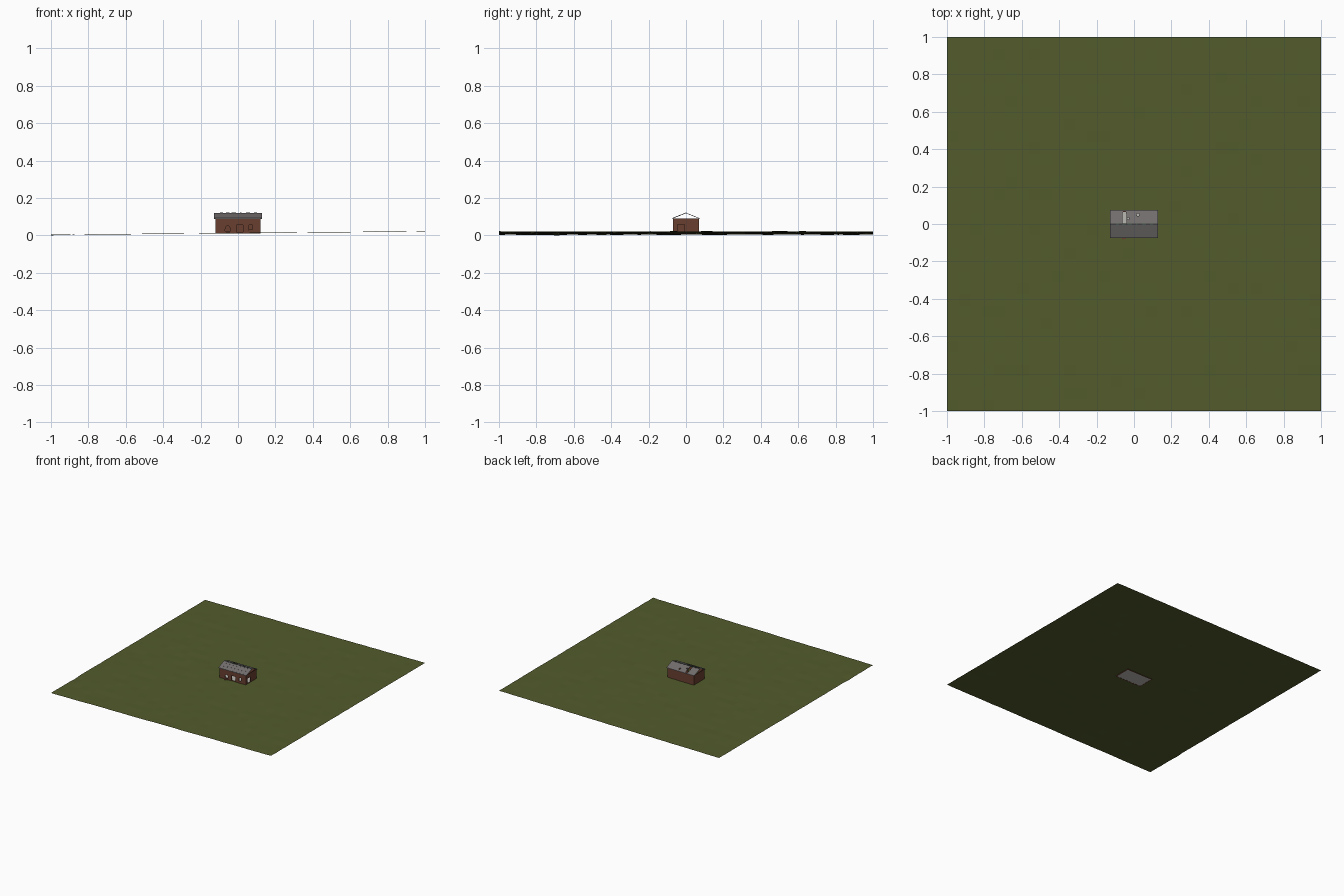
import bpy, bmesh, math, random
from mathutils import Vector

if "Cube" in bpy.data.objects:
    bpy.data.objects.remove(bpy.data.objects["Cube"])

random.seed(4)


def mat(name, col):
    m = bpy.data.materials.new(name)
    m.diffuse_color = (*col, 1)
    m.use_nodes = True
    m.node_tree.nodes["Principled BSDF"].inputs["Base Color"].default_value = m.diffuse_color
    return m


GRASS = mat("grass", (0.085, 0.105, 0.025))
BRICK = mat("brick", (0.14, 0.05, 0.03))
SLATE = mat("slate", (0.17, 0.155, 0.155))
STONE = mat("pale_stone", (0.5, 0.48, 0.45))
MOSS = mat("moss", (0.05, 0.10, 0.06))


def finish(name, bm, material):
    bmesh.ops.recalc_face_normals(bm, faces=bm.faces)
    me = bpy.data.meshes.new(name)
    bm.to_mesh(me)
    bm.free()
    ob = bpy.data.objects.new(name, me)
    bpy.context.collection.objects.link(ob)
    me.materials.append(material)
    return ob


def add_box(bm, lo, hi):
    lo, hi = Vector(lo), Vector(hi)
    r = bmesh.ops.create_cube(bm, size=1)
    for v in r["verts"]:
        v.co = (lo + hi) / 2 + Vector(a * b for a, b in zip(v.co, hi - lo))
    return r["verts"]


def box(name, lo, hi, material):
    bm = bmesh.new()
    add_box(bm, lo, hi)
    return finish(name, bm, material)


def prism(bm, pts, place, depth):
    """Extrude a 2D outline by depth along the place function's third axis."""
    a = [bm.verts.new(place(u, v, -depth)) for u, v in pts]
    b = [bm.verts.new(place(u, v, depth)) for u, v in pts]
    bm.faces.new(a)
    bm.faces.new(b[::-1])
    for i in range(len(a)):
        j = (i + 1) % len(a)
        bm.faces.new((a[i], a[j], b[j], b[i]))


def cut(target, name, bm):
    c = finish(name, bm, BRICK)
    c.hide_render = True
    c.hide_set(True)
    m = target.modifiers.new(name, 'BOOLEAN')
    m.object = c
    m.solver = 'EXACT'


# Gently sloping, slightly uneven field
bm = bmesh.new()
bmesh.ops.create_grid(bm, x_segments=32, y_segments=32, size=1)
for v in bm.verts:
    v.co.z = max(0, 0.0125 + 0.009 * v.co.x + random.uniform(-0.0012, 0.0012))
bm.verts.ensure_lookup_table()
min(bm.verts, key=lambda v: v.co.z).co.z = 0
finish("ground", bm, GRASS)

# Hollow brick walls, open at the top
X, Y, T, Z0, Z1 = 0.12, 0.07, 0.005, 0.009, 0.09
bm = bmesh.new()
rings = []
for x, y in ((X, Y), (X - T, Y - T)):
    for z in (Z0, Z1):
        rings.append([bm.verts.new((a * x, b * y, z))
                      for a, b in ((-1, -1), (1, -1), (1, 1), (-1, 1))])
ob_, ot, ib, it = rings
for p, q in ((ob_, ot), (ot, it), (it, ib), (ib, ob_)):
    for i in range(4):
        j = (i + 1) % 4
        bm.faces.new((p[i], p[j], q[j], q[i]))
walls = finish("walls", bm, BRICK)

# Broken window and door openings in the front and the right end
bm = bmesh.new()
front = lambda u, v, d: (u, -Y + T / 2 + d, v)
prism(bm, [(-0.07, 0.024), (-0.041, 0.024), (-0.043, 0.04),
           (-0.05, 0.05), (-0.06, 0.051), (-0.067, 0.04)], front, 0.008)
prism(bm, [(-0.008, 0.018), (0.026, 0.018), (0.026, 0.055), (-0.008, 0.055)],
      front, 0.008)
prism(bm, [(0.056, 0.03), (0.078, 0.032), (0.077, 0.057), (0.059, 0.055)],
      front, 0.008)
prism(bm, [(-0.046, 0.018), (-0.008, 0.018), (-0.008, 0.057), (-0.046, 0.057)],
      lambda u, v, d: (X - T / 2 + d, u, v), 0.008)
cut(walls, "opening_cutter", bm)

# Pale floor
box("floor", (-X + T, -Y + T, 0.01), (X - T, Y - T, 0.0165), STONE)

# Thin roof slopes with open gable ends
RX, RY, RZ, EZ, RT = 0.127, 0.074, 0.118, 0.089, 0.003
for side, label in ((-1, "front"), (1, "back")):
    bm = bmesh.new()
    prof = [(0, RZ), (side * RY, EZ), (side * RY, EZ + RT), (0, RZ + RT)]
    prism(bm, prof, lambda u, v, d: (d, u, v), RX)
    slope = finish(label + "_roof", bm, SLATE)
    if side == 1:
        # Missing strip and two small holes in the back slope
        bm = bmesh.new()
        up = lambda u, v, d: (u, v, 0.105 + d)
        prism(bm, [(-0.062, 0.004), (-0.041, 0.004), (-0.041, 0.055),
                   (-0.045, 0.069), (-0.058, 0.07), (-0.062, 0.052)], up, 0.05)
        for cx, cy, r in ((0.021, 0.05, 0.008), (-0.031, 0.03, 0.006)):
            prism(bm, [(cx + r * math.cos(k * math.pi / 3),
                        cy + r * math.sin(k * math.pi / 3)) for k in range(6)],
                  up, 0.05)
        cut(slope, "roof_hole_cutter", bm)

# Raised seams down the front slope
bm = bmesh.new()
for i in range(1, 8):
    x = -RX + i * 2 * RX / 8
    pts = [(0, RZ + RT), (-RY, EZ + RT), (-RY, EZ + RT + 0.001), (0, RZ + RT + 0.001)]
    prism(bm, pts, lambda u, v, d, x=x: (x + d, u, v), 0.0008)
finish("roof_seams", bm, SLATE)

# Mossy remains along the ridge
bm = bmesh.new()
for a, b in ((-0.097, -0.08), (-0.065, -0.045), (-0.035, -0.01),
             (0.012, 0.02), (0.043, 0.065), (0.085, 0.102)):
    add_box(bm, (a, -0.003, 0.117), (b, 0.003, 0.1235))
finish("ridge_moss", bm, MOSS)

# Fallen bricks below the broken front window
bm = bmesh.new()
for i in range(5):
    x, y = -0.056 + random.uniform(-0.014, 0.014), -0.078 + random.uniform(-0.004, 0.004)
    s = random.uniform(0.002, 0.004)
    add_box(bm, (x - s, y - s, 0.01), (x + s, y + s, 0.013 + s))
finish("fallen_bricks", bm, BRICK)
